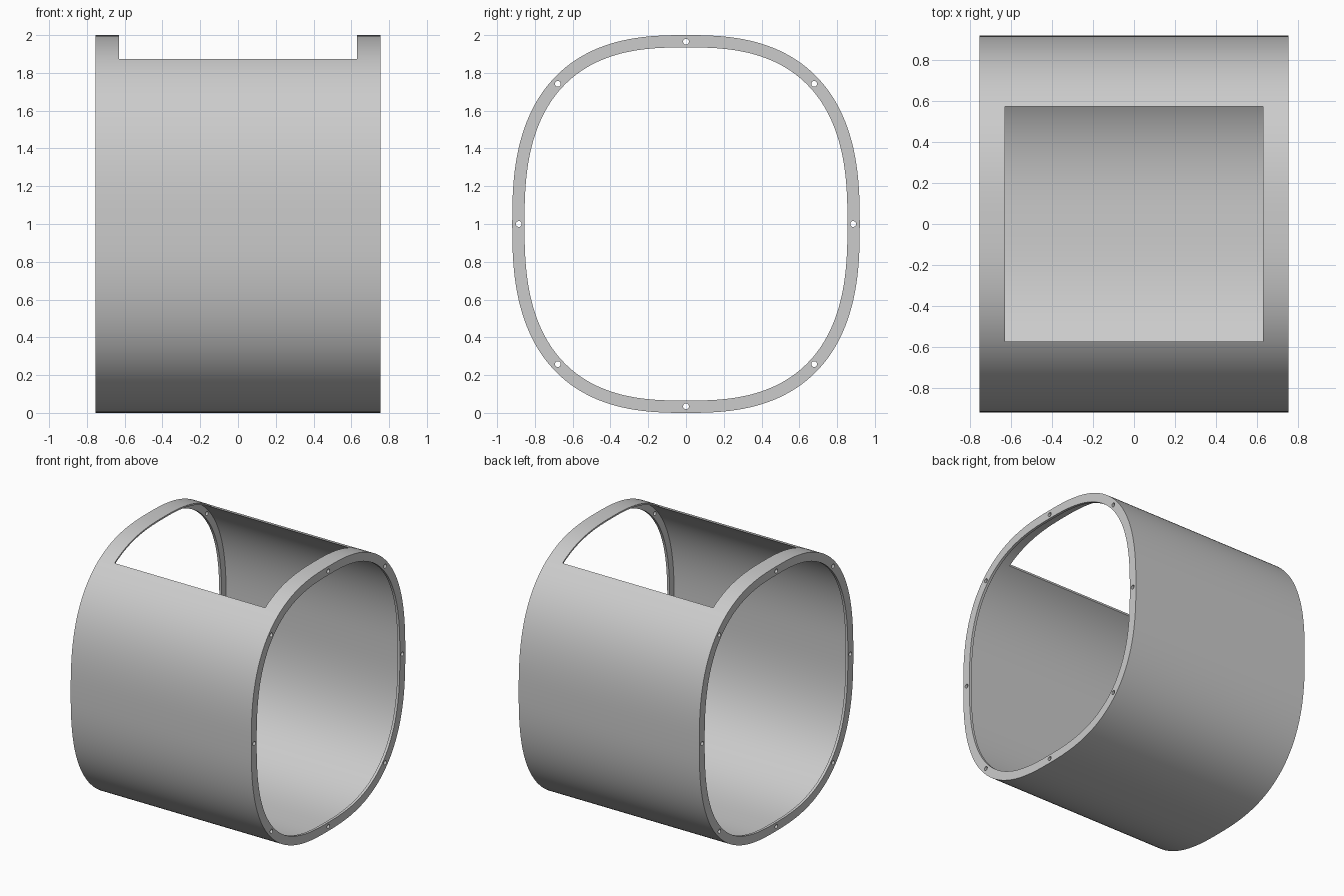
import bpy, bmesh, math
from mathutils import Matrix, Vector

if "Cube" in bpy.data.objects:
    bpy.data.objects.remove(bpy.data.objects["Cube"])

HALF_Y, HALF_Z, POWER = 0.92, 1.0, 2.6
HALF_LENGTH, FLANGE_DEPTH, FLANGE_THICK, WALL = 0.755, 0.065, 0.02, 0.012
SEGMENTS = 160

grey = bpy.data.materials.new("plain_grey")
grey.use_nodes = True
colour = (0.6, 0.6, 0.6, 1)
grey.diffuse_color = colour
grey.node_tree.nodes["Principled BSDF"].inputs["Base Color"].default_value = colour


def signed_power(v, p):
    return math.copysign(abs(v) ** p, v)


def outline_point(angle, inset):
    """Point on the rounded-square outline, moved inward along its normal."""
    y = HALF_Y * signed_power(math.cos(angle), 2 / POWER)
    z = HALF_Z * signed_power(math.sin(angle), 2 / POWER)
    normal = Vector((signed_power(y / HALF_Y, POWER - 1) / HALF_Y,
                     signed_power(z / HALF_Z, POWER - 1) / HALF_Z)).normalized()
    return y - normal.x * inset, z - normal.y * inset + HALF_Z


def make_object(name, bm):
    bmesh.ops.recalc_face_normals(bm, faces=bm.faces[:])
    mesh = bpy.data.meshes.new(name)
    bm.to_mesh(mesh)
    bm.free()
    mesh.materials.append(grey)
    obj = bpy.data.objects.new(name, mesh)
    bpy.context.collection.objects.link(obj)
    return obj


# Thin shell with an inward flange at each end, swept round the outline
end, step = HALF_LENGTH, HALF_LENGTH - FLANGE_THICK
half = [(end, 0), (end, FLANGE_DEPTH), (step, FLANGE_DEPTH), (step, WALL)]
section = half + [(-x, inset) for x, inset in reversed(half)]
bm = bmesh.new()
rings = []
for i in range(SEGMENTS):
    angle = math.tau * i / SEGMENTS
    rings.append([bm.verts.new((x, *outline_point(angle, inset))) for x, inset in section])
for i, ring in enumerate(rings):
    after = rings[(i + 1) % SEGMENTS]
    for j in range(len(section)):
        k = (j + 1) % len(section)
        bm.faces.new((ring[j], ring[k], after[k], after[j]))
shell = make_object("flanged_shell", bm)

# Cutter for the top window
bm = bmesh.new()
bmesh.ops.create_cube(bm, size=1, matrix=Matrix.Translation((0, 0, 2)) @ Matrix.Diagonal((1.26, 1.15, 1.6, 1)))
window = make_object("window_cutter", bm)

# Cutter for the eight bolt holes through both flanges
bm = bmesh.new()
for i in range(8):
    y, z = outline_point(math.tau * i / 8, 0.035)
    bmesh.ops.create_cone(bm, cap_ends=True, segments=20, radius1=0.0155, radius2=0.0155, depth=2,
                          matrix=Matrix.Translation((0, y, z)) @ Matrix.Rotation(math.pi / 2, 4, "Y"))
holes = make_object("bolt_hole_cutter", bm)

# Apply the cuts and shade
bpy.ops.object.select_all(action="DESELECT")
bpy.context.view_layer.objects.active = shell
shell.select_set(True)
for cutter in (holes, window):
    cutter.hide_render = True
    cut = shell.modifiers.new(cutter.name, "BOOLEAN")
    cut.operation, cut.solver, cut.object = "DIFFERENCE", "EXACT", cutter
    bpy.ops.object.modifier_apply(modifier=cut.name)
    bpy.data.objects.remove(cutter)
bpy.ops.object.shade_smooth_by_angle(angle=math.radians(30))
